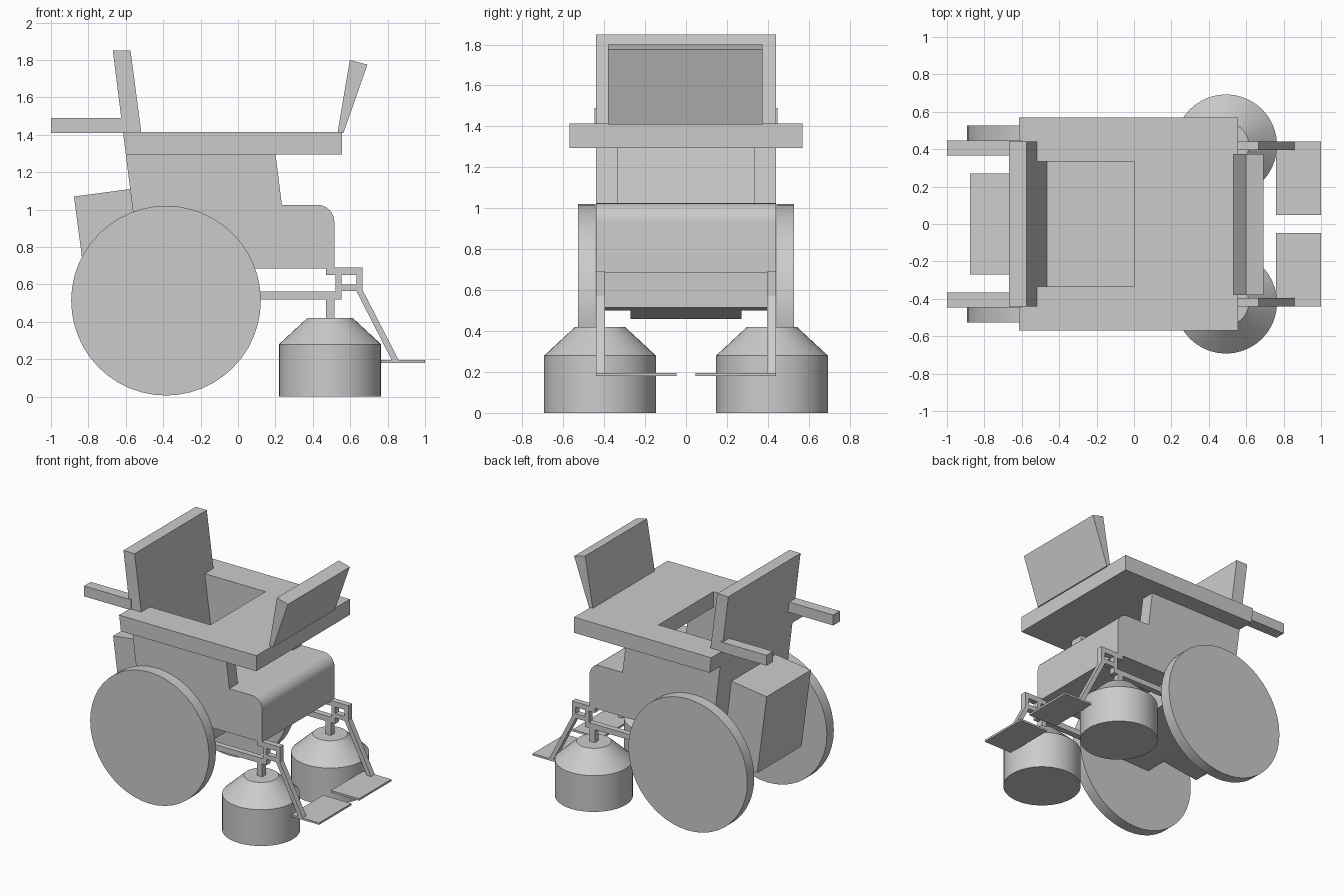
import bpy, bmesh, math
from mathutils import Vector, Matrix

cube = bpy.data.objects.get("Cube")
if cube:
    bpy.data.objects.remove(cube, do_unlink=True)

grey = bpy.data.materials.new("plain grey")
grey.use_nodes = True
COLOUR = (0.6, 0.6, 0.6, 1)
grey.diffuse_color = COLOUR
grey.node_tree.nodes["Principled BSDF"].inputs["Base Color"].default_value = COLOUR


def finish(name, bm, smooth=False):
    bmesh.ops.recalc_face_normals(bm, faces=bm.faces)
    mesh = bpy.data.meshes.new(name)
    bm.to_mesh(mesh)
    bm.free()
    mesh.materials.append(grey)
    obj = bpy.data.objects.new(name, mesh)
    bpy.context.collection.objects.link(obj)
    if smooth:
        bpy.ops.object.select_all(action="DESELECT")
        obj.select_set(True)
        bpy.context.view_layer.objects.active = obj
        bpy.ops.object.shade_smooth_by_angle(angle=math.radians(30))
    return obj


def extrude(bm, points, vector):
    face = bm.faces.new([bm.verts.new(p) for p in points])
    new = bmesh.ops.extrude_face_region(bm, geom=[face])["geom"]
    verts = [v for v in new if isinstance(v, bmesh.types.BMVert)]
    bmesh.ops.translate(bm, verts=verts, vec=vector)
    return verts


def prism(name, profile, y0, y1, smooth=False):
    """Side profile in x and z, stretched across y."""
    bm = bmesh.new()
    extrude(bm, [(x, y0, z) for x, z in profile], Vector((0, y1 - y0, 0)))
    return finish(name, bm, smooth)


def bar(name, x0, x1, z0, z1, y0, y1):
    return prism(name, [(x0, z0), (x1, z0), (x1, z1), (x0, z1)], y0, y1)


def rear(z):
    """Leaning line of the chair's back."""
    return -0.615 - 0.125 * (z - 1.415)


# Seat body with a rounded front lip and a lower rear section
lip = [(0.425 + 0.09 * math.sin(a), 0.935 + 0.09 * math.cos(a))
       for a in (i * math.pi / 16 for i in range(9))]
prism("seat_body", [(rear(1.025), 1.025)] + lip +
      [(0.515, 0.685), (0.0, 0.685), (0.0, 0.515), (rear(0.5), 0.5)],
      -0.44, 0.44, smooth=True)

# Leaning backrest
prism("backrest", [(rear(1.0), 1.0), (rear(1.0) + 0.1, 1.0),
                   (rear(1.85) + 0.095, 1.85), (rear(1.85), 1.85)], -0.44, 0.44)

# Box hung behind the seat
prism("rear_box", [(-0.877, 1.07), (-0.575, 1.11), (-0.495, 0.5), (-0.797, 0.46)],
      -0.27, 0.27)

# Tray with a cut-out for the sitter, its rear edge following the lean
bm = bmesh.new()
back = rear(1.415)
outline = [(back, -0.57), (0.555, -0.57), (0.555, 0.57), (back, 0.57),
           (back, 0.335), (0, 0.335), (0, -0.335), (back, -0.335)]
low = extrude(bm, [(x, y, 1.415) for x, y in outline], Vector((0, 0, -0.12)))
for v in low:
    if v.co.x < -0.1:
        v.co.x = rear(1.295)
finish("tray", bm)

# Sloping panel on the front of the tray
prism("front_panel", [(0.532, 1.41), (0.564, 1.41), (0.692, 1.775), (0.598, 1.8)],
      -0.38, 0.375)

for side, s in (("right", -1), ("left", 1)):
    inner, outer = 0.395 * s, 0.44 * s

    # Armrest and push handle
    prism(side + "_armrest", [(rear(1.02), 1.02), (0.235, 1.02), (0.2, 1.3),
                              (rear(1.3), 1.3)], 0.335 * s, outer)
    bar(side + "_push_handle", -1, -0.6, 1.41, 1.49, 0.365 * s, 0.447 * s)

    # Large solid rear wheel
    bm = bmesh.new()
    bmesh.ops.create_cone(bm, cap_ends=True, segments=48, radius1=0.507,
                          radius2=0.507, depth=0.085,
                          matrix=Matrix.Translation((-0.385, 0.485 * s, 0.513))
                          @ Matrix.Rotation(math.pi / 2, 4, "X"))
    finish(side + "_rear_wheel", bm, smooth=True)

    # Front pod: a drum with a tapered top
    bm = bmesh.new()
    for r0, r1, z0, z1 in ((0.273, 0.273, 0, 0.28), (0.273, 0.122, 0.28, 0.42)):
        bmesh.ops.create_cone(bm, cap_ends=True, segments=40, radius1=r0, radius2=r1,
                              depth=z1 - z0,
                              matrix=Matrix.Translation((0.492, 0.42 * s, (z0 + z1) / 2)))
    finish(side + "_front_pod", bm, smooth=True)

    # Frame bar, stem and open bracket
    bar(side + "_frame_bar", -0.1, 0.553, 0.52, 0.562, inner, outer)
    bar(side + "_pod_stem", 0.47, 0.515, 0.41, 0.525, inner, outer)
    bar(side + "_bracket_top", 0.47, 0.666, 0.65, 0.69, inner, outer)
    bar(side + "_bracket_rear", 0.52, 0.553, 0.55, 0.655, inner, outer)
    bar(side + "_bracket_bottom", 0.55, 0.666, 0.565, 0.6, inner, outer)
    bar(side + "_bracket_front", 0.634, 0.666, 0.565, 0.66, inner, outer)

    # Sloping leg and footplate
    prism(side + "_footrest_leg", [(0.63, 0.57), (0.666, 0.57), (0.862, 0.19),
                                   (0.825, 0.19)], inner, outer)
    bar(side + "_footplate", 0.76, 1, 0.18, 0.195, 0.047 * s, outer)
